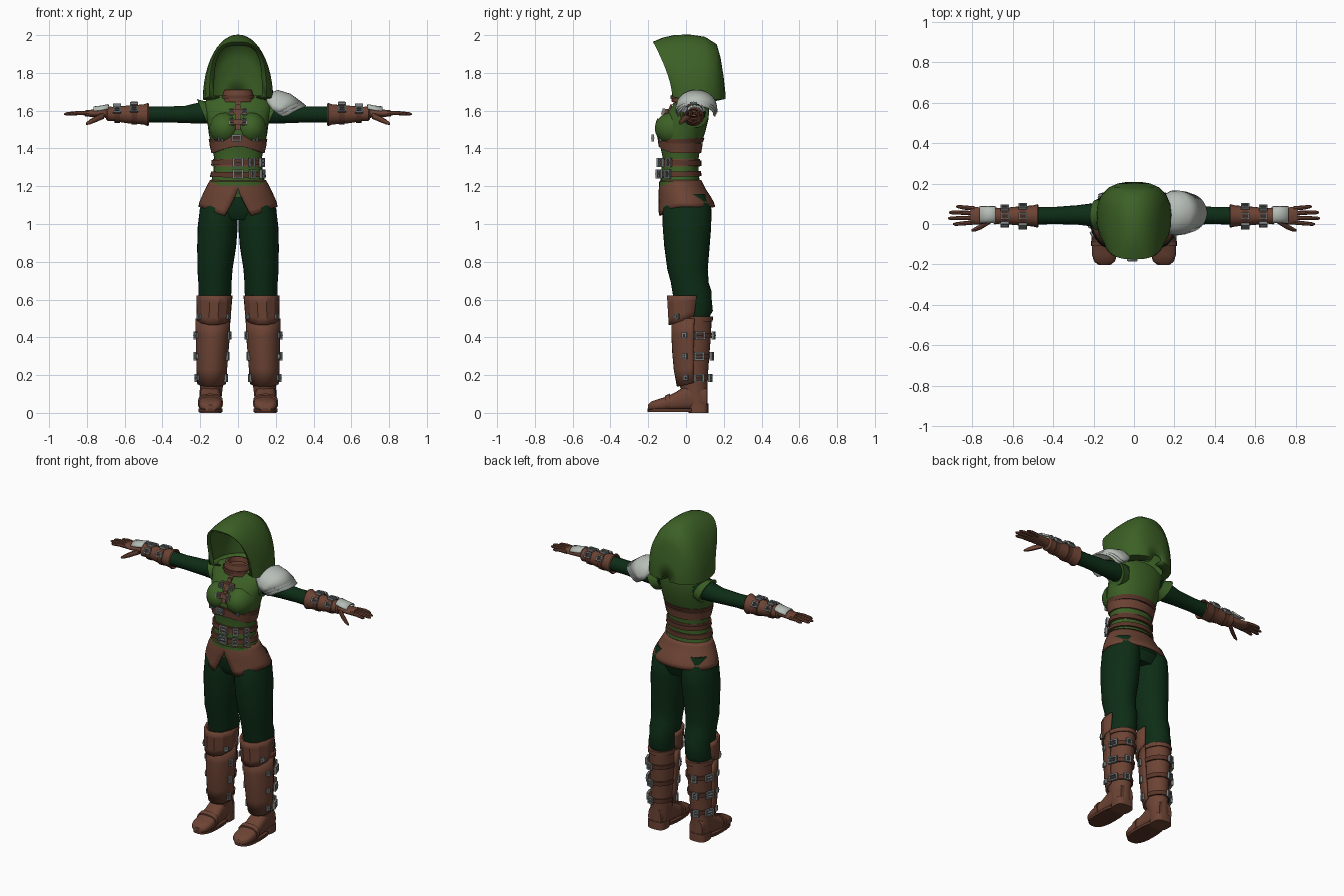
import bpy, bmesh, math
from mathutils import Vector as V

if "Cube" in bpy.data.objects:
    bpy.data.objects.remove(bpy.data.objects["Cube"])

def mat(name, r, g, b):
    m = bpy.data.materials.new(name)
    m.diffuse_color = (r, g, b, 1)
    m.use_nodes = True
    m.node_tree.nodes["Principled BSDF"].inputs["Base Color"].default_value = m.diffuse_color
    return m

GREEN = mat("leaf green cloth", .045, .118, .019)
DARK = mat("dark green cloth", .004, .026, .008)
BROWN = mat("brown leather", .15, .056, .034)
STRAP = mat("dark strap leather", .10, .036, .022)
SILVER = mat("pale plate", .47, .51, .47)
STEEL = mat("buckle steel", .20, .22, .22)

def make(name, verts, faces, m, mirror=False, solid=0, angle=40):
    me = bpy.data.meshes.new(name)
    bm = bmesh.new()
    vs = [bm.verts.new(v) for v in verts]
    for f in faces:
        bm.faces.new([vs[i] for i in f])
    bmesh.ops.remove_doubles(bm, verts=bm.verts, dist=1e-5)
    bmesh.ops.recalc_face_normals(bm, faces=bm.faces)
    bm.to_mesh(me)
    bm.free()
    ob = bpy.data.objects.new(name, me)
    bpy.context.collection.objects.link(ob)
    me.materials.append(m)
    bpy.context.view_layer.objects.active = ob
    for o in bpy.context.selected_objects:
        o.select_set(False)
    ob.select_set(True)
    bpy.ops.object.shade_smooth_by_angle(angle=math.radians(angle))
    if solid:
        s = ob.modifiers.new("thickness", 'SOLIDIFY')
        s.thickness, s.offset = solid, 0
    if mirror:
        ob.modifiers.new("mirror", 'MIRROR')
    return ob

def ring(c, a, b, axis='z', n=24, e=2.0):
    pts = []
    for i in range(n):
        t = 2 * math.pi * i / n
        p = a * math.copysign(abs(math.cos(t)) ** (2 / e), math.cos(t))
        q = b * math.copysign(abs(math.sin(t)) ** (2 / e), math.sin(t))
        pts.append(V(c) + V({'z': (p, q, 0), 'x': (0, p, q), 'y': (p, 0, q)}[axis]))
    return pts

def loft(name, rings, m, closed=True, caps=True, **kw):
    n = len(rings[0])
    faces = [(r * n + i, r * n + (i + 1) % n, (r + 1) * n + (i + 1) % n, (r + 1) * n + i)
             for r in range(len(rings) - 1) for i in range(n if closed else n - 1)]
    if caps and closed:
        faces += [tuple(range(n)), tuple((len(rings) - 1) * n + i for i in range(n))]
    return make(name, [p for r in rings for p in r], faces, m, **kw)

def at(table, z):
    # centre and radii of a body table at height z
    rows = sorted(table)
    z = min(max(z, rows[0][0]), rows[-1][0])
    for p, q in zip(rows, rows[1:]):
        if z <= q[0]:
            k = (z - p[0]) / (q[0] - p[0])
            return [u + (w - u) * k for u, w in zip(p[1:], q[1:])]

def surf(table, deg, z, off=0):
    cx, cy, rx, ry = at(table, z)
    t = math.radians(deg)
    return V((cx + (rx + off) * math.cos(t), cy + (ry + off) * math.sin(t), z))

def body(name, table, m, n=28, e=2.0, **kw):
    return loft(name, [ring((x, y, z), a, b, n=n, e=e) for z, x, y, a, b in table], m, **kw)

def band(name, table, z0, z1, m, off=.008, lift=0, tilt=0, **kw):
    # belt hugging a body table, optionally lifted at the front or tilted
    def row(z, o):
        out = []
        for i in range(32):
            s = math.sin(2 * math.pi * i / 32)
            zz = z + lift * max(0, -s) ** 3 + tilt * s
            out.append(surf(table, i * 11.25, zz, o))
        return out
    return loft(name, [row(z0, -.015), row(z0, off), row(z1, off), row(z1, -.015)], m, caps=False, **kw)

def plate(name, table, z0, z1, a0, a1, off, n, m, bulge=0, **kw):
    rows = []
    for j in range(5):
        t = j / 4
        rows.append([surf(table, a0 + (a1 - a0) * i / n,
                          z0 + (z1 - z0) * t + (1 - t) * bulge * abs(2 * i / n - 1) ** 2, off)
                     for i in range(n + 1)])
    return loft(name, rows, m, closed=False, solid=.012, **kw)

class Boxes:
    def __init__(self):
        self.v, self.f = [], []
    def box(self, c, a, b, d):
        k = len(self.v)
        self.v += [V(c) + a * i + b * j + d * l for i in (-1, 1) for j in (-1, 1) for l in (-1, 1)]
        self.f += [tuple(k + i for i in q) for q in ((0, 1, 3, 2), (4, 5, 7, 6), (0, 1, 5, 4),
                                                    (2, 3, 7, 6), (0, 2, 6, 4), (1, 3, 7, 5))]
    def buckle(self, c, nrm, u, w=.024, h=.02, t=.0045):
        nrm, u = V(nrm).normalized(), V(u).normalized()
        v, c = nrm.cross(u), V(c)
        for s in (-1, 1):
            self.box(c + u * w * s, u * t, v * (h + t), nrm * .007)
            self.box(c + v * h * s, u * w, v * t, nrm * .007)
        self.box(c, u * w, v * t * .7, nrm * .009)

# body tables: height, centre x, centre y, radius x, radius y
TORSO = [(1.14, 0, -.01, .165, .12), (1.2, 0, -.03, .15, .105), (1.27, 0, -.033, .13, .10),
         (1.35, 0, -.028, .126, .095), (1.42, 0, -.03, .142, .108), (1.48, 0, -.022, .155, .122),
         (1.56, 0, .0, .165, .12), (1.62, 0, .022, .18, .10), (1.65, 0, .035, .175, .085),
         (1.68, 0, .035, .12, .075)]
LEG = [(1.16, .095, 0, .085, .10), (1.08, .102, .005, .10, .13), (.98, .108, .005, .106, .128),
       (.88, .113, .005, .103, .12), (.76, .122, .008, .093, .107), (.69, .122, .02, .088, .10),
       (.64, .122, .032, .088, .104), (.6, .125, .036, .082, .10), (.54, .13, .048, .08, .094),
       (.5, .13, .05, .07, .07)]
SHAFT = [(.51, .133, .037, .078, .098), (.42, .133, .035, .076, .098), (.3, .137, .033, .07, .09),
         (.16, .14, .035, .062, .078), (.08, .145, .055, .058, .06), (.02, .145, .06, .056, .054)]
KNEE = [(.46, .131, .015, .08, .10), (.62, .125, .03, .088, .125)]
SKIRT = [(1.23, 0, -.028, .143, .103), (1.18, 0, -.02, .17, .12), (1.12, 0, 0, .198, .14),
         (1.03, 0, .01, .215, .158)]

# tunic and hips
body("tunic", TORSO, GREEN, n=32, e=2.15)
loft("tunic_chest", [ring((.07, -.07 - .095 * math.sin(t), 1.505), .082 * math.cos(t), .088 * math.cos(t), 'y')
     for t in [math.radians(d) for d in (0, 20, 40, 58, 74, 86)]], GREEN, mirror=True)
body("hips", [(1.02, 0, .01, .14, .10), (1.08, 0, .005, .195, .13), (1.18, 0, -.015, .15, .1)], DARK)
loft("armhole_cap", [[p + V(((.03 * (p.z - 1.585) / .07), 0, 0)) for p in ring((x, .045, 1.585), a, a, 'x')]
     for x, a in ((.13, .06), (.165, .07), (.185, .076), (.183, .06))], GREEN, mirror=True)

# split leather skirt
rows = []
for j in range(7):
    t = j / 6
    g = max(0, t - .25) * 26
    row = []
    for i in range(37):
        d = -90 + g + (360 - 2 * g) * i / 36
        low = 1.09 - .055 * max(0, -math.sin(math.radians(d))) ** 3
        row.append(surf(SKIRT, d, 1.23 + (low - 1.23) * t))
    rows.append(row)
loft("skirt", rows, BROWN, closed=False, solid=.012)

# corset bands and waist belts
band("corset_band", TORSO, 1.375, 1.425, BROWN, .009, lift=.035)
band("corset_upper_strap", TORSO, 1.425, 1.45, STRAP, .007, lift=.025, tilt=.006)
band("side_band", TORSO, 1.305, 1.345, BROWN, .007)
band("upper_belt", TORSO, 1.31, 1.338, STRAP, .014, tilt=-.003)
band("lower_belt", TORSO, 1.25, 1.278, STRAP, .013, tilt=.003)
band("waist_hem", TORSO, 1.205, 1.225, GREEN, .008)

# chest lacing and front buckles
tabs, mid = Boxes(), Boxes()
X, Y, Z = V((1, 0, 0)), V((0, 1, 0)), V((0, 0, 1))
for i in range(8):
    z = 1.51 + i * .022
    tabs.box(surf(TORSO, 270, z, .004), X * .012, Y * .006, (Z + Y * .35) * .012)
for z in (1.54, 1.595):
    p = surf(TORSO, 270, z, .012)
    tabs.box(p, X * .045, Y * .012, (Z + Y * .3) * .013)
    for x in (-.034, .034):
        mid.buckle(p + V((x, -.013, 0)), (0, -1, .3), X, .011, .014, .003)
make("chest_tabs", tabs.v, tabs.f, BROWN)
for z in (1.265, 1.325):
    for d in (270, 300, 328):
        p = surf(TORSO, d, z, .022)
        n = V((math.cos(math.radians(d)), math.sin(math.radians(d)), 0))
        mid.buckle(p, n, (-n.y, n.x, 0), .024 if d == 270 else .013, .02)
mid.buckle((-.008, -.176, 1.455), (0, -1, 0), X, .022, .014)
for x in (-.09, .09):
    mid.buckle((x, -.135, 1.45), (x * 6, -1, 0), X, .01, .012, .003)
make("front_buckles", mid.v, mid.f, STEEL)

# hood: fan of arches from the face opening to the nape; base x, y, z, crown y, z, squareness
arches = [(.128, -.06, 1.68, -.15, 1.945, 3.4), (.15, -.068, 1.675, -.172, 1.964, 2.8),
          (.172, -.045, 1.67, -.125, 1.983, 2.2), (.182, 0, 1.665, -.06, 1.998, 2),
          (.183, .05, 1.66, .02, 2.0, 2), (.178, .095, 1.66, .10, 1.988, 2.05),
          (.16, .14, 1.66, .16, 1.95, 2.2), (.125, .178, 1.66, .18, 1.88, 2.3),
          (.08, .198, 1.662, .196, 1.78, 2.2), (.03, .206, 1.665, .206, 1.69, 2)]
rows = []
for bx, by, bz, cy, cz, e in arches:
    row = [V((-bx * .75, .03 + (by - .03) * .75, bz - .008))]
    for i in range(25):
        t = math.pi * (1 - i / 24)
        c, s = math.cos(t), max(0, math.sin(t))
        k = s ** (2 / e)
        row.append(V((bx * math.copysign(abs(c) ** (2 / e), c), by + (cy - by) * k ** 1.5, bz + (cz - bz) * k)))
    rows.append(row + [V((bx * .75, row[0].y, bz - .008))])
loft("hood", rows, GREEN, closed=False, solid=.006, angle=60)
loft("neck_collar", [ring((0, .0 + dy, z), a, b) for z, a, b, dy in
     ((1.645, .09, .085, .01), (1.675, .085, .078, 0), (1.71, .074, .068, 0), (1.713, .06, .055, 0),
      (1.685, .055, .05, 0))], BROWN)
loft("collar_trim", [ring((0, 0, z), a, a * .92) for z, a in
     ((1.665, .08), (1.665, .091), (1.68, .089), (1.68, .07))], STRAP, caps=False)

# layered shoulder guard on one side: crest x, z, base x, z, half depth
for k in range(3):
    rows = []
    for cx, cz, bx, bz, r in ((.155, 1.672, .17, 1.635, .09), (.225, 1.70, .195, 1.60, .105),
                              (.29, 1.68, .225, 1.585, .108), (.345, 1.64, .25, 1.59, .104)):
        row = []
        for i in range(17):
            t = math.pi * i / 16
            s = math.sin(t)
            row.append(V((bx + (cx - bx) * s + (k - 1) * .014, .055 - math.cos(t) * r * (1 - .05 * k),
                          bz + (cz - bz) * s ** .8 - k * .011 + .006)))
        rows.append(row)
    loft("shoulder_guard_%d" % k, rows, SILVER, closed=False, solid=.008)

# sleeves, bracers and gloves
def limb(name, rows, m, n=18, **kw):
    loft(name, [ring((x, y, z), a, b, 'x', n) for x, y, z, a, b in rows], m, mirror=True, **kw)
limb("sleeve", [(.12, .045, 1.59, .06, .06), (.2, .045, 1.588, .058, .058), (.28, .045, 1.58, .048, .046),
                (.4, .042, 1.58, .042, .042), (.52, .04, 1.58, .045, .044)], DARK)
limb("bracer", [(.49, .04, 1.58, .042, .042), (.472, .04, 1.58, .054, .058), (.478, .04, 1.58, .058, .062),
                (.5, .04, 1.58, .052, .054), (.58, .04, 1.58, .046, .048), (.66, .04, 1.582, .038, .038),
                (.69, .04, 1.584, .042, .04), (.7, .04, 1.584, .03, .03)], BROWN)
limb("palm", [(.68, .04, 1.585, .03, .026), (.72, .04, 1.586, .034, .022), (.77, .04, 1.586, .043, .02),
              (.81, .042, 1.586, .042, .016)], BROWN)
for i, (y, tip) in enumerate(((.008, .895), (.031, .92), (.054, .915), (.077, .88))):
    dy = (y - .042) * .25
    limb("finger_%d" % i, [(.79, y, 1.586, .011, .012), (.84, y + dy * .5, 1.588, .0105, .011),
         (tip - .012, y + dy, 1.583, .009, .009), (tip, y + dy, 1.582, .004, .004)], BROWN, n=8)
limb("thumb", [(.71, .018, 1.575, .016, .018), (.755, -.012, 1.555, .014, .017),
               (.785, -.026, 1.54, .011, .013), (.805, -.032, 1.53, .005, .006)], BROWN, n=8)
loft("hand_plate", [[V((x, .047 + .038 * math.cos(t), z + .022 * math.sin(t)))
     for t in [math.pi * i / 8 for i in range(9)]] for x, z in ((.685, 1.61), (.72, 1.602), (.765, 1.597))],
     SILVER, closed=False, solid=.007, mirror=True)
side = Boxes()
for i, (x, r) in enumerate(((.55, .053), (.64, .044))):
    limb("bracer_strap_%d" % i, [(x - .014, .04, 1.58, r - .01, r - .01), (x - .014, .04, 1.58, r, r + .001),
         (x + .014, .04, 1.58, r, r + .001), (x + .014, .04, 1.58, r - .01, r - .01)], STRAP)
    for d in (35, 90, 150):
        n = V((0, math.cos(math.radians(d)), math.sin(math.radians(d))))
        side.buckle(V((x, .04, 1.58)) + n * (r + .006), n, X, .017, .014, .004)

# trousers, tall boots, shin and knee guards
body("trouser_leg", LEG, DARK, mirror=True)
body("boot_shaft", SHAFT, BROWN, mirror=True)
band("boot_top_cuff", SHAFT, .485, .51, BROWN, .007, mirror=True)
plate("shin_guard", SHAFT, .14, .5, 176, 364, .009, 16, BROWN, bulge=.02, mirror=True)
plate("knee_guard", KNEE, .465, .622, 168, 372, .004, 7, BROWN, bulge=.05, mirror=True, angle=15)
for i, z in enumerate((.41, .3, .185)):
    band("boot_strap_%d" % i, SHAFT, z - .013, z + .013, STRAP, .009, mirror=True)
    for d, w in ((20, .024), (75, .014), (-22, .009), (200, .009)):
        t = math.radians(d)
        n = V((math.cos(t), math.sin(t), 0))
        side.buckle(surf(SHAFT, d, z, .017), n, (-n.y, n.x, 0), w, .017 if d > 0 else .01)
for d in (-35, 215):
    n = V((math.cos(math.radians(d)), math.sin(math.radians(d)), 0))
    side.buckle(surf(KNEE, d, .51, .012), n, (-n.y, n.x, 0), .009, .009)
make("side_buckles", side.v, side.f, STEEL, mirror=True)

# feet: y, half width, top height
loft("boot_foot", [ring((.146, y, .012 + h / 2), w, h / 2, 'y', 20, 2.8) for y, w, h in
     ((.11, .045, .12), (.06, .056, .15), (0, .054, .135), (-.05, .056, .10), (-.10, .062, .075),
      (-.15, .062, .06), (-.185, .052, .048), (-.202, .03, .03))], BROWN, mirror=True)
loft("boot_sole", [ring((.146, -.07, z), .064, .134, e=2.6) for z in (.004, .022)], STRAP, mirror=True)
loft("boot_heel", [ring((.146, .066, z), .058, .052, e=3) for z in (0, .05)], BROWN, mirror=True)
loft("toe_strap", [ring((.146, y, .012 + h / 2), w, h / 2, 'y', 20, 2.8) for y, w, h in
     ((-.085, .05, .07), (-.085, .066, .09), (-.11, .067, .08), (-.11, .05, .06))], BROWN, caps=False, mirror=True)
